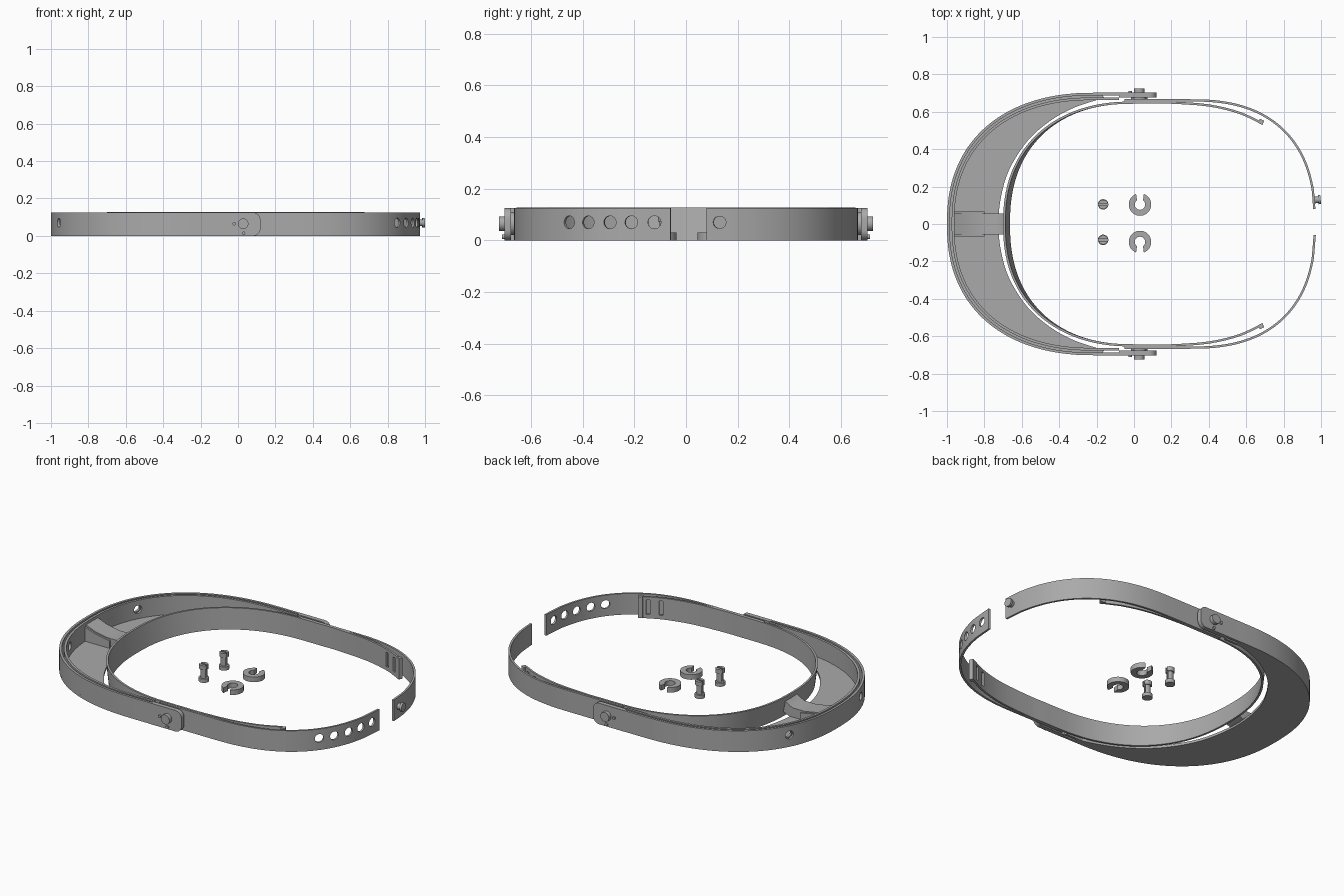
import bpy, bmesh, math
from mathutils import Vector, Matrix

if "Cube" in bpy.data.objects:
    bpy.data.objects.remove(bpy.data.objects["Cube"])

H = 0.125
grey = bpy.data.materials.new("plain_grey")
grey.use_nodes = True
grey.diffuse_color = (0.4, 0.4, 0.4, 1)
grey.node_tree.nodes["Principled BSDF"].inputs["Base Color"].default_value = (0.4, 0.4, 0.4, 1)


def activate(ob):
    bpy.ops.object.select_all(action='DESELECT')
    ob.select_set(True)
    bpy.context.view_layer.objects.active = ob


def finish(name, bm):
    bmesh.ops.recalc_face_normals(bm, faces=bm.faces)
    me = bpy.data.meshes.new(name)
    bm.to_mesh(me)
    bm.free()
    me.materials.append(grey)
    ob = bpy.data.objects.new(name, me)
    bpy.context.collection.objects.link(ob)
    activate(ob)
    bpy.ops.object.shade_smooth_by_angle(angle=math.radians(35))
    return ob


def superarc(cx, a, b, n, steps=18):
    """Quarter of a superellipse from (cx, b) round to (cx + a, 0)."""
    angles = [math.pi / 2 * k / steps for k in range(steps)]
    return [(cx + a * math.sin(t) ** (2 / n), b * math.cos(t) ** (2 / n)) for t in angles] + [(cx + a, 0)]


def spline(pts, count=64):
    """Evenly indexed smooth curve through the points."""
    p = [Vector(q) for q in pts]
    p = [2 * p[0] - p[1]] + p + [2 * p[-1] - p[-2]]
    out = []
    for i in range(count + 1):
        s = i / count * (len(pts) - 1)
        k = min(int(s), len(pts) - 2)
        t = s - k
        a, b, c, d = p[k:k + 4]
        out.append(0.5 * (2 * b + (c - a) * t + (2 * a - 5 * b + 4 * c - d) * t * t
                          + (3 * b - a - 3 * c + d) * t ** 3))
    return out


def offset(path, dist):
    out = []
    for i, q in enumerate(path):
        d = (path[min(i + 1, len(path) - 1)] - path[max(i - 1, 0)]).normalized()
        out.append(q + Vector((d.y, -d.x)) * dist)
    return out


def wall(name, side_a, side_b, z0, z1, lean=0):
    """Closed wall between two plan curves; lean pushes its front top edge out."""
    bm = bmesh.new()
    rings = []
    for a, b in zip(side_a, side_b):
        push = lean * max(0, -a.x / 0.7) ** 2
        rings.append([bm.verts.new(v) for v in (
            (a.x, a.y, z0), (b.x, b.y, z0), (b.x - push, b.y, z1), (a.x - push, a.y, z1))])
    for r, s in zip(rings, rings[1:]):
        for i in range(4):
            j = (i + 1) % 4
            bm.faces.new((r[i], r[j], s[j], s[i]))
    bm.faces.new(rings[0])
    bm.faces.new(rings[-1])
    return finish(name, bm)


def mirrored(half):
    return half + [(x, -y) for x, y in reversed(half[:-1])]


def prism(name, outline, axis, lo, hi):
    """Extrude a flat outline along y or z."""
    bm = bmesh.new()
    place = (lambda u, v, w: (u, w, v)) if axis == 'Y' else (lambda u, v, w: (u, v, w))
    f = bm.faces.new([bm.verts.new(place(u, v, lo)) for u, v in outline])
    ext = bmesh.ops.extrude_face_region(bm, geom=[f])
    step = Vector(place(0, 0, hi - lo))
    bmesh.ops.translate(bm, vec=step, verts=[g for g in ext["geom"] if isinstance(g, bmesh.types.BMVert)])
    return finish(name, bm)


def turned(name, pos, direction, profile, sides=32):
    """Stack of discs (radius, start, end) along a direction."""
    bm = bmesh.new()
    rot = Vector(direction).to_track_quat('Z', 'Y').to_matrix().to_4x4()
    for r, lo, hi in profile:
        m = Matrix.Translation(pos) @ rot @ Matrix.Translation((0, 0, (lo + hi) / 2))
        bmesh.ops.create_cone(bm, cap_ends=True, segments=sides, radius1=r, radius2=r,
                              depth=hi - lo, matrix=m)
    return finish(name, bm)


def box(name, matrix, size):
    bm = bmesh.new()
    bmesh.ops.create_cube(bm, size=1, matrix=matrix @ Matrix.Diagonal((*size, 1)))
    return finish(name, bm)


def cut(ob, cutters):
    """Cut every hole, then tidy the shading around them."""
    for cutter in cutters:
        mod = ob.modifiers.new("cut", 'BOOLEAN')
        mod.operation, mod.solver, mod.object = 'DIFFERENCE', 'EXACT', cutter
        activate(ob)
        bpy.ops.object.modifier_apply(modifier=mod.name)
    bpy.ops.object.shade_smooth_by_angle(angle=math.radians(35))
    ob.modifiers.new("even_shading", 'WEIGHTED_NORMAL').keep_sharp = True


def drop(obs):
    for ob in obs:
        bpy.data.objects.remove(ob)


def nearest(path, x, y):
    """Point on a path and its direction there."""
    i = min(range(1, len(path) - 1), key=lambda k: (path[k] - Vector((x, y))).length)
    return path[i], (path[i + 1] - path[i - 1]).normalized()


# Visor: double rim with a shield slot, on a crescent floor
rim = spline(mirrored([(-0.08, 0.702), (-0.14, 0.702)] + superarc(-0.2, -0.8, 0.702, 2.3)), 120)
outer_rim = wall("visor_outer_rim", rim, offset(rim, -0.014), 0, H)
inner_rim = wall("visor_inner_rim", offset(rim, -0.025), offset(rim, -0.039), 0, H)
edge = spline(mirrored([(-0.16, 0.675), (-0.32, 0.622), (-0.45, 0.55), (-0.57, 0.443),
                        (-0.665, 0.295), (-0.71, 0.15), (-0.725, 0)]), 100)
wall("visor_floor", spline([q for q in rim if q.x < -0.16], 100), edge, 0, 0.015)
holes = []
for x, y in ((-0.91, 0.35), (-0.945, -0.27)):
    p, d = nearest(rim, x, y)
    holes.append(turned("rim_hole", (*p, 0.07), (d.y, -d.x, 0), [(0.024, -0.07, 0.07)]))
cut(outer_rim, holes)
cut(inner_rim, holes)
drop(holes)

# Head band, leaning forward at the brow, with two slots at each end
band = spline(mirrored([(0.675, 0.55), (0.56, 0.602), (0.4, 0.64), (0.2, 0.655), (0.1, 0.655)]
                       + superarc(0, -0.675, 0.655, 2.3)), 160)
head_band = wall("head_band", band, offset(band, -0.012), 0, H + 0.002, 0.027)
slots = []
for s in (1, -1):
    for x, y in ((0.645, 0.565), (0.59, 0.59)):
        p, d = nearest(band, x, y * s)
        m = Matrix.Translation((*p, 0.066)) @ Matrix.Rotation(math.atan2(d.y, d.x), 4, 'Z')
        slots.append(box("band_slot", m, (0.022, 0.08, 0.085)))
cut(head_band, slots)
drop(slots)

# Bridge joining visor and head band
prism("bridge", [(-0.965, 0.005), (-0.74, 0.005), (-0.68, 0.03), (-0.69, 0.1), (-0.71, 0.085),
                 (-0.74, 0.07), (-0.82, 0.07), (-0.9, 0.085), (-0.965, 0.11)], 'Y', -0.056, 0.056)
prism("bridge_flare", [(-0.965, 0.005), (-0.8, 0.005), (-0.8, 0.06), (-0.9, 0.078),
                       (-0.965, 0.1)], 'Y', -0.066, 0.066)

for s, side in ((1, "left"), (-1, "right")):
    # Rear strap half
    end = (0.97, 0.08) if s > 0 else (0.972, 0.06)
    arc = [p for p in superarc(0.3, 0.673, 0.667, 2.45, 24) if p[1] > 0.14] + [end]
    path = spline([(x, y * s) for x, y in [(-0.05, 0.667), (0.1, 0.667), (0.2, 0.667)] + arc], 100)
    strap = wall("rear_strap_" + side, path, offset(path, 0.012 * s), 0, H)
    if s < 0:
        # Adjustment holes
        holes = []
        for x, y in ((0.85, -0.455), (0.9, -0.38), (0.935, -0.3), (0.955, -0.212), (0.965, -0.122)):
            p, d = nearest(path, x, y)
            holes.append(turned("strap_hole", (*p, 0.07), (d.y, -d.x, 0), [(0.025, -0.04, 0.04)]))
        cut(strap, holes)
        drop(holes)
    else:
        turned("strap_peg", (0.963, 0.128, 0.07), (1, 0.1, 0), [(0.018, 0, 0.026), (0.025, 0.022, 0.035)])

    # Thick stop on the end of the head band
    m = Matrix.Translation((0.68, 0.546 * s, H / 2)) @ Matrix.Rotation(-0.42 * s, 4, 'Z')
    box("band_end_" + side, m, (0.026, 0.024, H))

    # Hinge pad with rounded rear corners, its washer, pin and stops
    pad = [(-0.08, 0), (-0.08, H)]
    for cz, a0 in ((H - 0.04, 90), (0.04, 0)):
        for k in range(9):
            a = math.radians(a0 - k * 90 / 8)
            pad.append((0.08 + 0.04 * math.cos(a), cz + 0.04 * math.sin(a)))
    lo, hi = sorted((0.677 * s, 0.703 * s))
    prism("hinge_pad_" + side, pad, 'Y', lo, hi)
    turned("hinge_pin_" + side, (0.028, 0.645 * s, 0.065), (0, s, 0),
           [(0.045, 0.012, 0.034), (0.028, 0, 0.08)])
    for x, z in ((-0.02, 0.065), (0.03, 0.014)):
        turned("hinge_stop_" + side, (x, 0.7 * s, z), (0, s, 0), [(0.009, 0, 0.012)], 16)

    # Loose pin: a disc foot under a split stem and head
    px, py = -0.165, 0.01 + 0.095 * s
    turned("loose_pin_foot_" + side, (px, py, 0), (0, 0, 1), [(0.028, 0, 0.022)])
    for way in (1, -1):
        for part, r, lo, hi in (("stem", 0.017, 0.02, 0.078), ("head", 0.024, 0.074, 0.1)):
            half = [(px + r * math.cos(math.pi * k / 16),
                     py + way * (0.005 + (r - 0.005) * math.sin(math.pi * k / 16))) for k in range(17)]
            prism("loose_pin_" + part + "_" + side, half, 'Z', lo, hi)

    # Loose C-shaped clip, opening outward
    ring = []
    for r, gap, way in ((0.06, 20, 1), (0.028, 35, -1)):
        arc = [math.radians(90 + gap + k * (360 - 2 * gap) / 36) for k in range(37)][::way]
        ring += [(0.032 + r * math.cos(a), 0.004 + s * (0.1 + r * math.sin(a))) for a in arc]
    prism("loose_clip_" + side, ring, 'Z', 0, 0.03)
